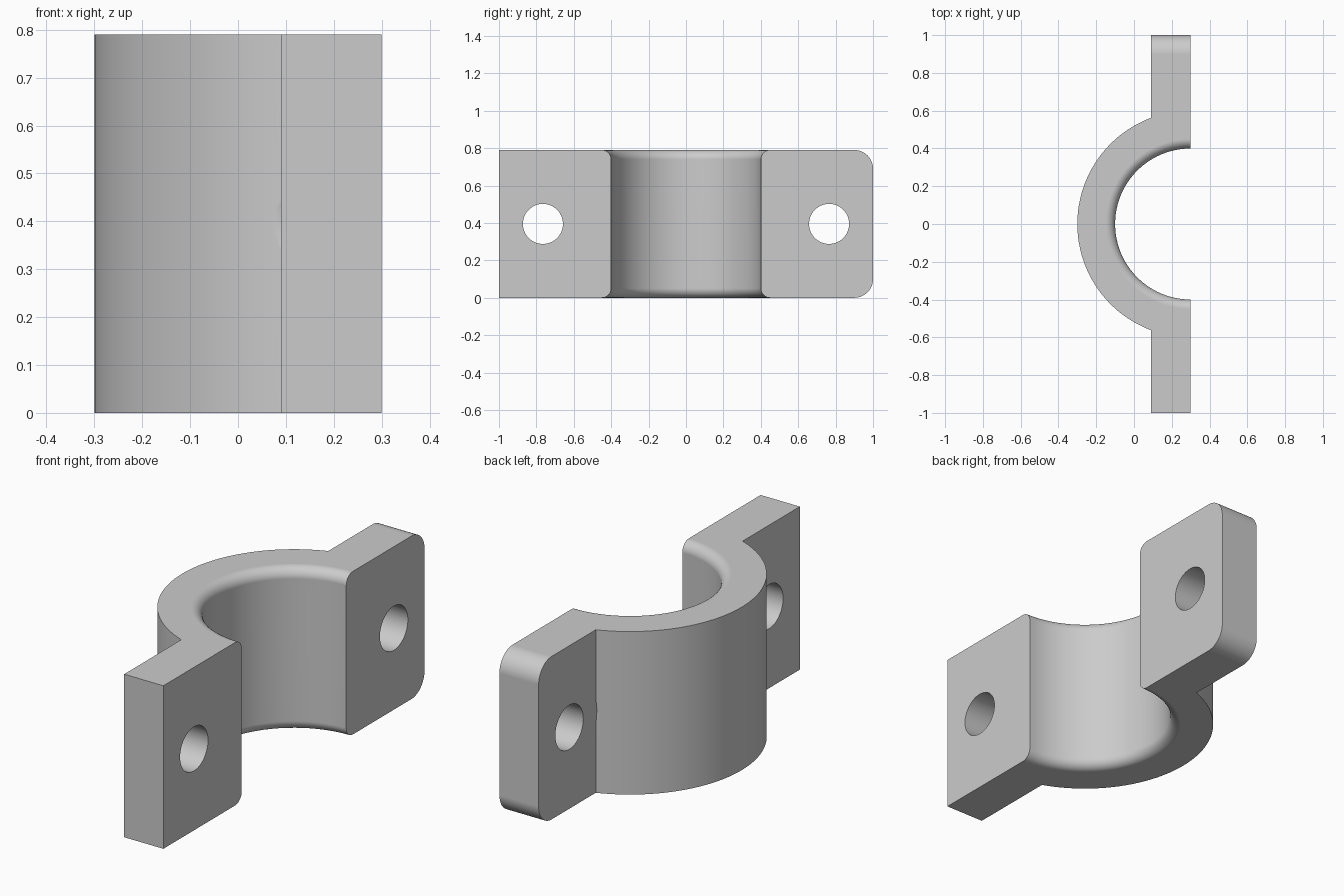
import bpy
import bmesh
import math
from mathutils import Matrix, Vector

if "Cube" in bpy.data.objects:
    bpy.data.objects.remove(bpy.data.objects["Cube"], do_unlink=True)

HEIGHT = 0.79
FACE_X, BACK_X = 0.3, 0.09      # mating face and rear face of the flanges
OUTER_R, BORE_R, FILLET = 0.6, 0.4, 0.05
HOLE_Y, HOLE_R, CLEARANCE_R = 0.765, 0.107, 0.21

steel = bpy.data.materials.new("grey_steel")
steel.use_nodes = True
GREY = (0.6, 0.6, 0.6, 1)
steel.diffuse_color = GREY
steel.node_tree.nodes["Principled BSDF"].inputs["Base Color"].default_value = GREY


def make_object(name, bm):
    bmesh.ops.recalc_face_normals(bm, faces=bm.faces[:])
    mesh = bpy.data.meshes.new(name)
    bm.to_mesh(mesh)
    bm.free()
    mesh.materials.append(steel)
    obj = bpy.data.objects.new(name, mesh)
    bpy.context.collection.objects.link(obj)
    return obj


def rod_along_x(name, radius, x0, x1, y, segments=64):
    bm = bmesh.new()
    place = Matrix.Translation(((x0 + x1) / 2, y, HEIGHT / 2)) @ Matrix.Rotation(math.pi / 2, 4, "Y")
    bmesh.ops.create_cone(bm, cap_ends=True, segments=segments, radius1=radius,
                          radius2=radius, depth=x1 - x0, matrix=place)
    return make_object(name, bm)


# Clamp body: half round outline with a flange at each end, extruded upward
bm = bmesh.new()
half = math.acos((FACE_X - BACK_X) / OUTER_R)
steps = 72
outline = [(FACE_X, -1), (FACE_X, 1), (BACK_X, 1)]
for i in range(steps + 1):
    a = half - 2 * half * i / steps
    outline.append((FACE_X - OUTER_R * math.cos(a), OUTER_R * math.sin(a)))
outline.append((BACK_X, -1))
base = bm.faces.new([bm.verts.new((x, y, 0)) for x, y in outline])
top = bmesh.ops.extrude_face_region(bm, geom=[base])
bmesh.ops.translate(bm, vec=(0, 0, HEIGHT),
                    verts=[v for v in top["geom"] if isinstance(v, bmesh.types.BMVert)])

# Rounded outer corners on the rear flange only
corners = [e for e in bm.edges if all(v.co.y > 0.99 for v in e.verts)
           and abs(e.verts[0].co.z - e.verts[1].co.z) < 0.01]
bmesh.ops.bevel(bm, geom=corners, offset=0.1, segments=12, profile=0.5, affect="EDGES")
body = make_object("clamp_half", bm)

# Bore cutter: revolved profile flaring at both rims
bm = bmesh.new()
quarter = [(BORE_R + FILLET * (1 - math.cos(t)), FILLET * (1 - math.sin(t)))
           for t in (math.pi / 2 * i / 8 for i in range(9))]
flare = [(r, z) for r, z in reversed(quarter)]
flare.sort(key=lambda p: p[1])
wide = BORE_R + FILLET
profile = [(0, -0.1), (wide, -0.1)] + flare
profile += [(r, HEIGHT - z) for r, z in reversed(flare)]
profile += [(wide, HEIGHT + 0.1), (0, HEIGHT + 0.1)]
verts = [bm.verts.new((FACE_X + r, 0, z)) for r, z in profile]
edges = [bm.edges.new(pair) for pair in zip(verts, verts[1:])]
bmesh.ops.spin(bm, geom=verts + edges, cent=Vector((FACE_X, 0, 0)), axis=(0, 0, 1),
               angle=2 * math.pi, steps=96)
bmesh.ops.remove_doubles(bm, verts=bm.verts[:], dist=0.0001)
cutters = [make_object("bore_cutter", bm)]

# Bolt holes, with bolt head clearance grazing the round wall
for side, label in ((-1, "front"), (1, "rear")):
    y = side * HOLE_Y
    cutters.append(rod_along_x(label + "_hole_cutter", HOLE_R, -0.2, 0.6, y))
    cutters.append(rod_along_x(label + "_clearance_cutter", CLEARANCE_R, -0.4, BACK_X - 0.0005, y))

bpy.ops.object.select_all(action="DESELECT")
bpy.context.view_layer.objects.active = body
body.select_set(True)
for cutter in cutters:
    cutter.hide_render = True
    cut = body.modifiers.new(cutter.name, "BOOLEAN")
    cut.operation = "DIFFERENCE"
    cut.solver = "EXACT"
    cut.object = cutter
    bpy.ops.object.modifier_apply(modifier=cut.name)
for cutter in cutters:
    bpy.data.objects.remove(cutter, do_unlink=True)

# Smooth curves with flat plane faces
bpy.ops.object.shade_smooth_by_angle(angle=math.radians(30))
weighted = body.modifiers.new("weighted_normals", "WEIGHTED_NORMAL")
weighted.keep_sharp = True
